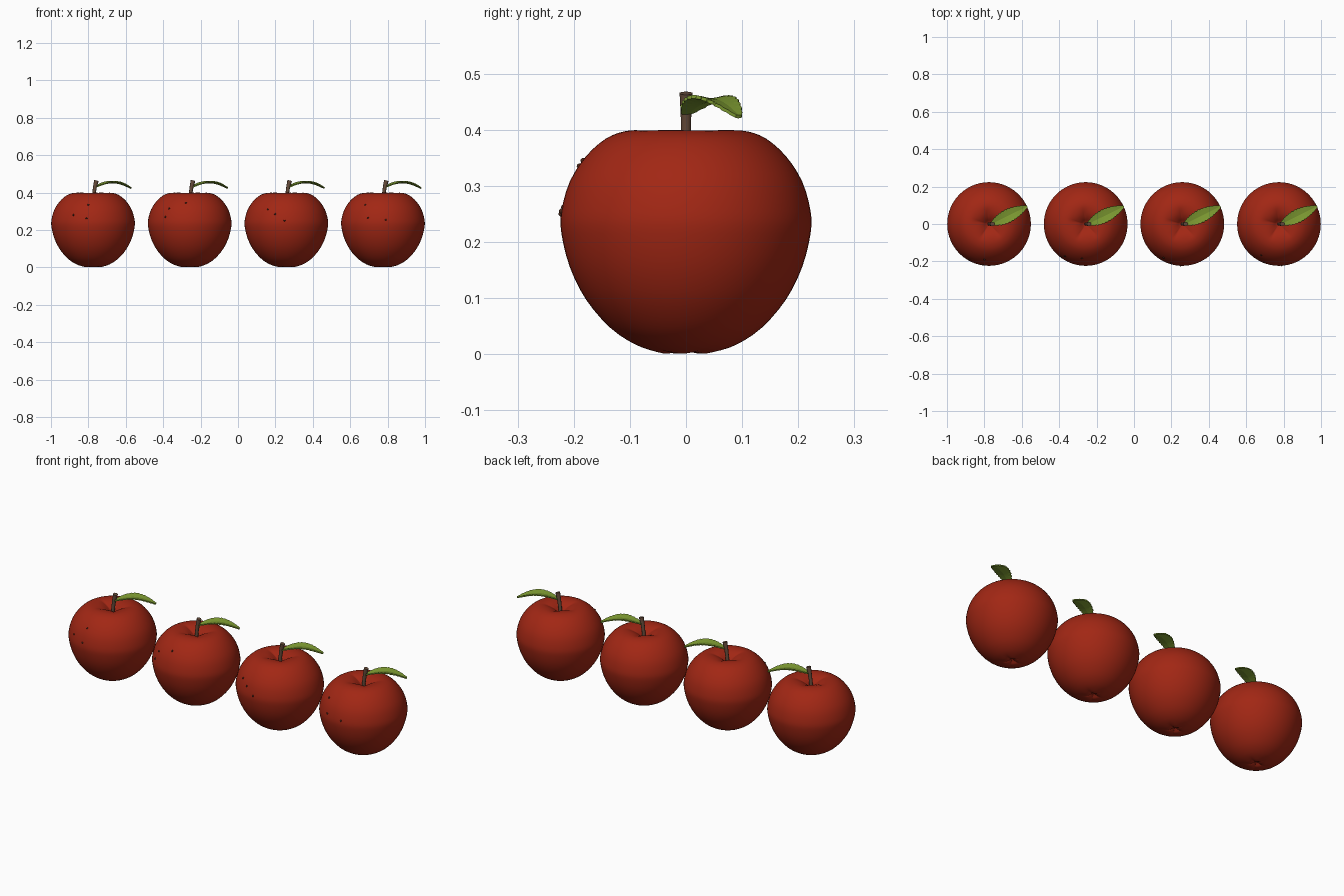
import bpy, bmesh, math
from mathutils import Vector

if "Cube" in bpy.data.objects:
    bpy.data.objects.remove(bpy.data.objects["Cube"])


def material(name, rgb):
    m = bpy.data.materials.new(name)
    m.diffuse_color = (*rgb, 1)
    m.use_nodes = True
    m.node_tree.nodes["Principled BSDF"].inputs["Base Color"].default_value = m.diffuse_color
    return m


RED = material("apple red", (0.36, 0.02, 0.007))
BROWN = material("stem brown", (0.14, 0.075, 0.045))
GREEN = material("leaf green", (0.21, 0.33, 0.032))
DARK = material("speck dark brown", (0.07, 0.02, 0.01))

# apple outline (radius, height), from bottom dimple to stem cavity
PROFILE = [(0.0, 0.016), (0.012, 0.011), (0.028, 0.003), (0.05, 0.004), (0.09, 0.017),
           (0.135, 0.047), (0.178, 0.097), (0.207, 0.155), (0.222, 0.215), (0.222, 0.255),
           (0.207, 0.308), (0.178, 0.353), (0.143, 0.384), (0.11, 0.397), (0.082, 0.398),
           (0.055, 0.391), (0.032, 0.378), (0.014, 0.362), (0.0, 0.355)]


def smooth_curve(pts, steps):
    p = [Vector(q) for q in pts]
    p = [2 * p[0] - p[1]] + p + [2 * p[-1] - p[-2]]
    out = []
    for i in range(1, len(p) - 2):
        a, b, c, d = p[i - 1:i + 3]
        for k in range(steps):
            t = k / steps
            out.append(0.5 * (2 * b + (c - a) * t + (2 * a - 5 * b + 4 * c - d) * t * t
                              + (3 * b - a - 3 * c + d) * t ** 3))
    return out + [p[-2]]


CURVE = smooth_curve(PROFILE, 3)


def finish(name, bm, mat, loc, smooth=True):
    bmesh.ops.recalc_face_normals(bm, faces=bm.faces)
    me = bpy.data.meshes.new(name)
    bm.to_mesh(me)
    bm.free()
    me.materials.append(mat)
    for f in me.polygons:
        f.use_smooth = smooth
    ob = bpy.data.objects.new(name, me)
    ob.location = loc
    bpy.context.collection.objects.link(ob)
    return ob


def apple(name, loc, segs=60):
    bm = bmesh.new()
    rings = []
    for r, z in CURVE[1:-1]:
        ring = []
        for j in range(segs):
            a = 2 * math.pi * j / segs
            crease = abs(math.cos(2.5 * a + 0.5)) ** 0.6 - 0.75    # five folds at each end
            if z < 0.2:
                dz = -0.005 * crease * math.exp(-((r - 0.03) / 0.022) ** 2)
            else:
                dz = 0.008 * crease * math.exp(-((r - 0.055) / 0.03) ** 2)
            ring.append(bm.verts.new((r * math.cos(a), r * math.sin(a), max(z + dz, 0))))
        rings.append(ring)
    for lo, hi in zip(rings, rings[1:]):
        for j in range(segs):
            k = (j + 1) % segs
            bm.faces.new((lo[j], lo[k], hi[k], hi[j]))
    for ring, pt in ((rings[0], CURVE[0]), (rings[-1], CURVE[-1])):
        c = bm.verts.new((0, 0, pt.y))
        for j in range(segs):
            bm.faces.new((ring[j], ring[(j + 1) % segs], c))
    return finish(name, bm, RED, loc)


def stem(name, loc, sides=10):
    # short tapered stalk leaning to +x
    bm = bmesh.new()
    rings = []
    for x, z, r in ((0.0, 0.345, 0.009), (0.004, 0.39, 0.009), (0.01, 0.43, 0.010), (0.018, 0.465, 0.012)):
        rings.append([bm.verts.new((x + r * math.cos(a), r * math.sin(a), z - 0.25 * r * math.cos(a)))
                      for a in (2 * math.pi * j / sides for j in range(sides))])
    for lo, hi in zip(rings, rings[1:]):
        for j in range(sides):
            k = (j + 1) % sides
            bm.faces.new((lo[j], lo[k], hi[k], hi[j]))
    bm.faces.new(rings[0])
    bm.faces.new(rings[-1])
    ob = finish(name, bm, BROWN, loc)
    for f in ob.data.polygons:
        f.use_smooth = len(f.vertices) == 4


def leaf(name, loc, n=24):
    # arched, lightly folded blade with a saw-tooth edge
    bm = bmesh.new()
    start, along = Vector((0.013, 0.0, 0)), Vector((0.19, 0.094, 0))
    side = Vector((-along.y, along.x, 0)).normalized()
    rows = []
    for i in range(n + 1):
        t = i / n
        w = 0.037 * math.sin(math.pi * min(1, 0.04 + 0.93 * t ** 0.9)) ** 0.8 + 0.001
        tooth = 1.0 if i % 2 else 0.87
        z = 0.428 - 0.005 * t + 0.027 * math.sin(math.pi * t)
        rows.append([bm.verts.new(start + along * t + side * (w * s * (tooth if abs(s) == 1 else 1))
                                  + Vector((0, 0, z + 0.006 * abs(s) * w / 0.037)))
                     for s in (-1, -0.5, 0, 0.5, 1)])
    for a, b in zip(rows, rows[1:]):
        for j in range(4):
            bm.faces.new((a[j], b[j], b[j + 1], a[j + 1]))
    ob = finish(name, bm, GREEN, loc, False)
    mod = ob.modifiers.new("thickness", "SOLIDIFY")
    mod.thickness = 0.006
    mod.offset = 0


def speck(name, loc, x, z):
    # small dot sitting on the front skin
    r = next(a.x + (b.x - a.x) * (z - a.y) / (b.y - a.y)
             for a, b in zip(CURVE[12:], CURVE[13:]) if a.y <= z <= b.y)
    bm = bmesh.new()
    bmesh.ops.create_icosphere(bm, subdivisions=2, radius=0.005)
    finish(name, bm, DARK, loc + Vector((x, -math.sqrt(r * r - x * x), z)))


SPECKS = [((-0.105, 0.28), (-0.025, 0.335), (-0.035, 0.262)),
          ((-0.11, 0.315), (-0.02, 0.345), (-0.13, 0.27)),
          ((-0.10, 0.31), (-0.01, 0.25), (-0.06, 0.285)),
          ((-0.095, 0.335), (0.015, 0.255), (-0.08, 0.265))]

for i, spots in enumerate(SPECKS):
    at = Vector((-0.775 + i * 1.55 / 3, 0, 0))
    apple(f"apple_{i + 1}", at)
    stem(f"stem_{i + 1}", at)
    leaf(f"leaf_{i + 1}", at)
    for k, (x, z) in enumerate(spots):
        speck(f"speck_{i + 1}_{k + 1}", at, x, z)
